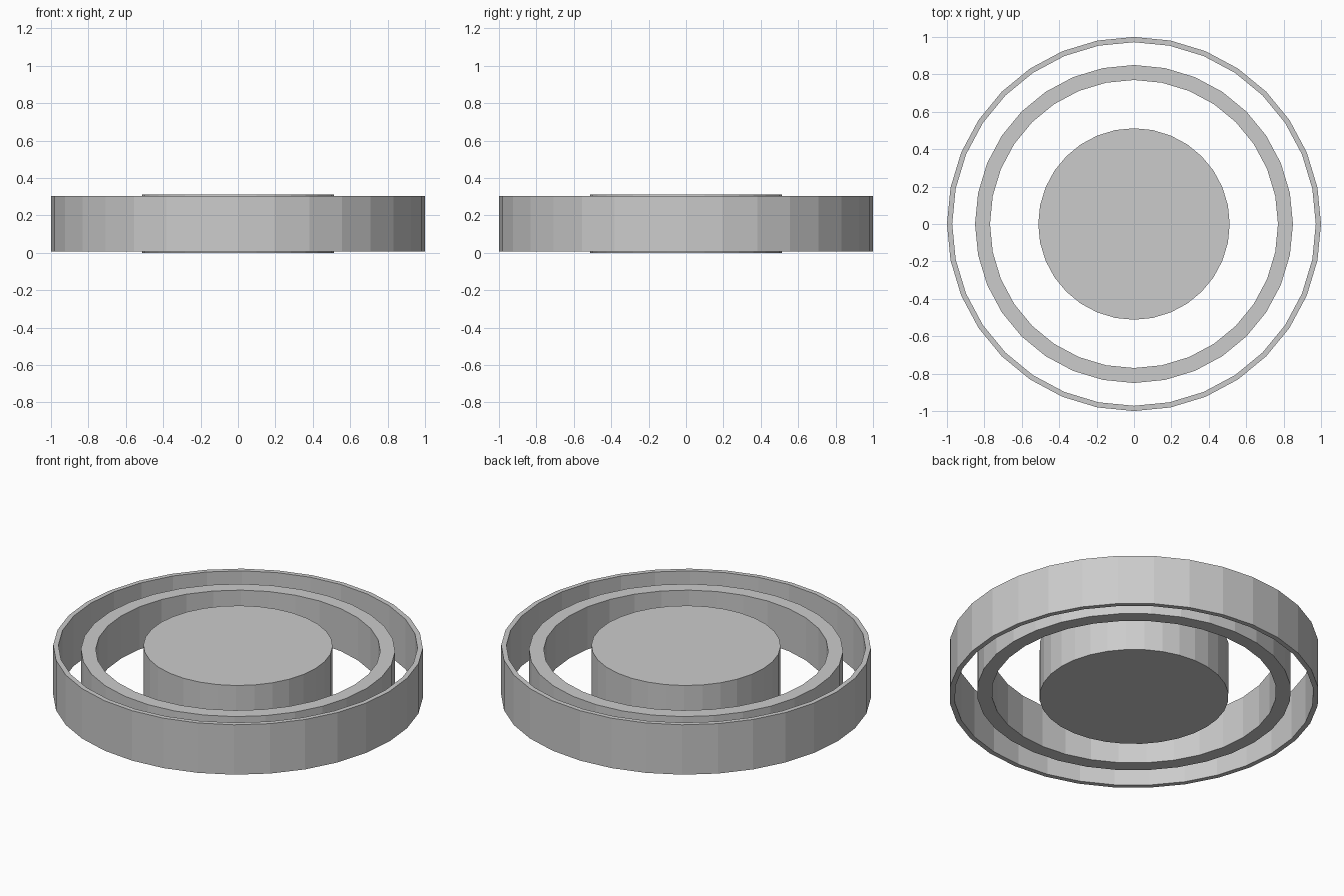
import bpy, bmesh
from math import cos, sin, tau

if "Cube" in bpy.data.objects:
    bpy.data.objects.remove(bpy.data.objects["Cube"])

SIDES = 32


def circle(bm, radius, z):
    return [bm.verts.new((radius * cos(tau * i / SIDES), radius * sin(tau * i / SIDES), z))
            for i in range(SIDES)]


def bridge(bm, loop_a, loop_b):
    for i in range(SIDES):
        j = (i + 1) % SIDES
        bm.faces.new((loop_a[i], loop_a[j], loop_b[j], loop_b[i]))


def round_part(name, outer, z0, z1, inner=0):
    """Flat-faced solid disc, or a tube when an inner radius is given."""
    bm = bmesh.new()
    low, high = circle(bm, outer, z0), circle(bm, outer, z1)
    bridge(bm, low, high)
    if inner:
        low_in, high_in = circle(bm, inner, z0), circle(bm, inner, z1)
        bridge(bm, high, high_in)
        bridge(bm, high_in, low_in)
        bridge(bm, low_in, low)
    else:
        bm.faces.new(high)
        bm.faces.new(low[::-1])
    bmesh.ops.recalc_face_normals(bm, faces=bm.faces)
    mesh = bpy.data.meshes.new(name)
    bm.to_mesh(mesh)
    bm.free()
    obj = bpy.data.objects.new(name, mesh)
    bpy.context.collection.objects.link(obj)
    return obj


# Thin outer rim, slightly recessed middle ring, solid centre disc
round_part("outer_ring", 1.0, 0.007, 0.305, inner=0.972)
round_part("middle_ring", 0.85, 0.03, 0.284, inner=0.77)
round_part("centre_disc", 0.512, 0.0, 0.312)
